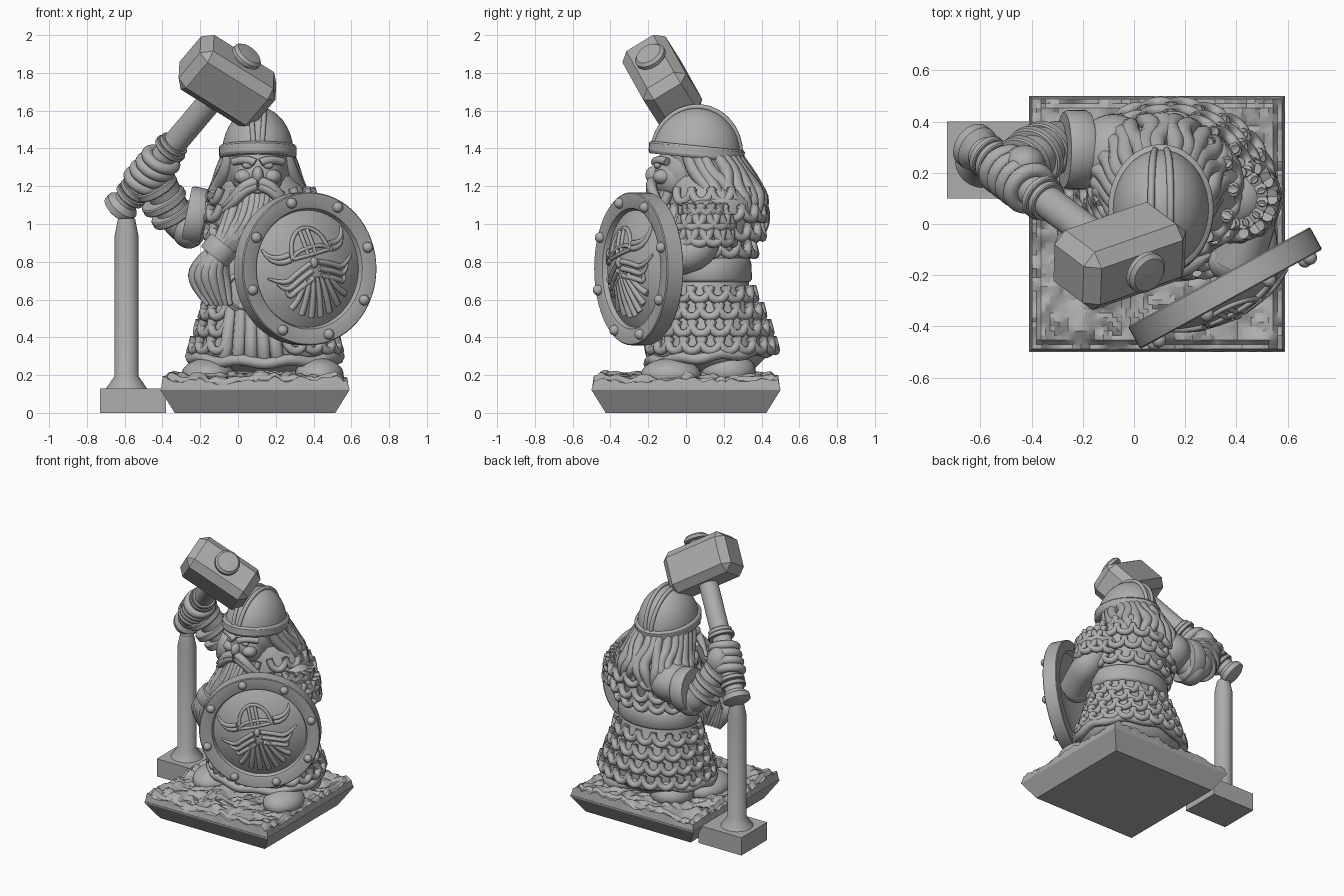
import bpy, bmesh, math, random
from mathutils import Vector, Matrix, noise

random.seed(4)
if "Cube" in bpy.data.objects:
    bpy.data.objects.remove(bpy.data.objects["Cube"])

stone = bpy.data.materials.new("plain grey")
stone.use_nodes = True
GREY = (0.42, 0.42, 0.42, 1)
stone.diffuse_color = GREY
stone.node_tree.nodes["Principled BSDF"].inputs["Base Color"].default_value = GREY
V, pi, cos, sin = Vector, math.pi, math.cos, math.sin


def finish(bm, name, angle=40):
    bmesh.ops.remove_doubles(bm, verts=bm.verts, dist=0.0003)
    bmesh.ops.recalc_face_normals(bm, faces=bm.faces)
    mesh = bpy.data.meshes.new(name)
    bm.to_mesh(mesh)
    bm.free()
    ob = bpy.data.objects.new(name, mesh)
    bpy.context.collection.objects.link(ob)
    mesh.materials.append(stone)
    bpy.ops.object.select_all(action='DESELECT')
    ob.select_set(True)
    bpy.context.view_layer.objects.active = ob
    bpy.ops.object.shade_smooth_by_angle(angle=math.radians(angle))
    return ob


def skin(bm, rings):
    """Join rings of points into a capped skin."""
    rows = [[bm.verts.new(p) for p in ring] for ring in rings]
    n = len(rows[0])
    for a, b in zip(rows, rows[1:]):
        for i in range(n):
            bm.faces.new((a[i], a[(i + 1) % n], b[(i + 1) % n], b[i]))
    bm.faces.new(rows[0])
    bm.faces.new(rows[-1])


def lathe(name, profile, loc, axis=(0, 0, 1), n=40):
    """Turn (radius, height) points about an axis."""
    bm = bmesh.new()
    q = V(axis).to_track_quat('Z', 'Y')
    skin(bm, [[V(loc) + q @ V((max(r, 0.001) * cos(2 * pi * i / n), max(r, 0.001) * sin(2 * pi * i / n), h))
               for i in range(n)] for r, h in profile])
    return finish(bm, name)


def band(name, loc, axis, r, h):
    return lathe(name, [(r * .7, -h), (r * .95, -h), (r, -h * .7), (r, h * .7), (r * .95, h), (r * .7, h)], loc, axis)


def loft(name, sections, n=48):
    """Stack ellipses given as z, cx, cy, rx, ry."""
    bm = bmesh.new()
    skin(bm, [[(cx + rx * cos(2 * pi * i / n), cy + ry * sin(2 * pi * i / n), z) for i in range(n)]
              for z, cx, cy, rx, ry in sections])
    return finish(bm, name, 60)


def ball(name, loc, size):
    bm = bmesh.new()
    bmesh.ops.create_uvsphere(bm, u_segments=28, v_segments=18, radius=1,
                              matrix=Matrix.Translation(loc) @ Matrix.Diagonal((*size, 1)))
    return finish(bm, name, 60)


def tubes(name, paths, r, ends=(1, 1), sides=2, closed=False):
    """Round tubes along smooth paths; ends scale the radius at both tips."""
    cu = bpy.data.curves.new(name, 'CURVE')
    cu.dimensions, cu.bevel_depth, cu.bevel_resolution = '3D', r, sides
    cu.use_fill_caps, cu.resolution_u = True, 3
    for path in paths:
        sp = cu.splines.new('NURBS')
        sp.points.add(len(path) - 1)
        for i, (p, q) in enumerate(zip(sp.points, path)):
            t = i / (len(path) - 1)
            p.co = (*q, 1)
            p.radius = ends[0] if t < .2 else ends[1] if t > .99 else 1
        sp.order_u, sp.use_endpoint_u, sp.use_cyclic_u = 3, not closed, closed
    tmp = bpy.data.objects.new(name, cu)
    bpy.context.collection.objects.link(tmp)
    dg = bpy.context.evaluated_depsgraph_get()
    bm = bmesh.new()
    bm.from_mesh(tmp.evaluated_get(dg).to_mesh())
    bpy.data.objects.remove(tmp)
    return finish(bm, name, 60)


# Rocky base: sloped plinth with a rough top
MID = .09
bm = bmesh.new()
skin(bm, [[(MID + sx * h, sy * h, z) for sx, sy in ((-1, -1), (1, -1), (1, 1), (-1, 1))]
          for h, z in ((.425, 0), (.5, .12), (.5, .13))])
finish(bm, "base_plinth", 20)
bm = bmesh.new()
bmesh.ops.create_grid(bm, x_segments=56, y_segments=56, size=.488)
for v in bm.verts:
    p = V((v.co.x * 7, v.co.y * 7, .37))
    edge = max(abs(v.co.x), abs(v.co.y)) > .46
    v.co.z = .185 + .03 * noise.noise(p) + .045 * abs(noise.noise(p * 2.1)) - .02 * edge
    v.co.x += MID
rim = bmesh.ops.extrude_edge_only(bm, edges=[e for e in bm.edges if e.is_boundary])
for v in rim["geom"]:
    if isinstance(v, bmesh.types.BMVert):
        v.co = V((MID + (v.co.x - MID) * 1.02, v.co.y * 1.02, .125))
finish(bm, "rocky_ground", 25)

# Support post under the hammer
bm = bmesh.new()
bmesh.ops.create_cube(bm, size=1, matrix=Matrix.Translation((-.555, .25, .065)) @ Matrix.Diagonal((.35, .3, .13, 1)))
finish(bm, "post_block", 20)
lathe("support_post", [(.115, .12), (.063, .195), (.063, .94), (.045, 1.03)], (-.59, .25, 0))

# Body with mail skirt
BODY = [(.22, .14, .12, .27, .23), (.29, .14, .12, .37, .3), (.36, .145, .13, .375, .325), (.5, .14, .13, .32, .28),
        (.65, .14, .12, .28, .22), (.75, .14, .12, .25, .2), (.85, .14, .13, .25, .19), (1, .15, .15, .29, .24),
        (1.12, .15, .15, .28, .24), (1.22, .12, .12, .2, .2), (1.3, .11, .1, .15, .15)]


def body_at(z):
    for a, b in zip(BODY, BODY[1:]):
        if a[0] <= z <= b[0]:
            t = (z - a[0]) / (b[0] - a[0])
            return [u + t * (w - u) for u, w in zip(a[1:], b[1:])]


def front_y(x, z):
    cx, cy, rx, ry = body_at(z)
    return cy - ry * math.sqrt(max(0, 1 - ((x - cx) / rx) ** 2))


def link(c, out):
    """One hanging half ring of mail."""
    side = V((-out.y, out.x, 0)).normalized()
    return [c + side * .058 * cos(f) + out * (.005 + .024 * sin(f)) - V((0, 0, .075 * sin(f)))
            for f in [pi * k / 6 for k in range(7)]]


loft("mail_body", BODY)
links = []
for row, z in enumerate((.38, .47, .56, .65, .89, .98, 1.08, 1.17)):
    cx, cy, rx, ry = body_at(z)
    n = round(pi * (rx + ry) / .1)
    for i in range(n):
        a = 2 * pi * (i + row % 2 / 2) / n
        c = V((cx + rx * cos(a), cy + ry * sin(a), z + .02))
        if c.y < 0 and abs(c.x - .08) < .16:
            continue
        links.append(link(c, V((cos(a) / rx, sin(a) / ry, 0)).normalized()))
# Mail over the left shoulder
SH, SR = V((.4, .1, 1.0)), .13
for row, lat in enumerate((.9, .35, -.2)):
    for i in range(7):
        a = -1.7 + .5 * i + row % 2 * .25
        out = V((cos(a) * cos(lat), sin(a) * cos(lat), sin(lat)))
        links.append(link(SH + out * SR, out))
ball("left_shoulder", SH, (SR, SR, SR))
tubes("mail_links", links, .023)
cx, cy, rx, ry = body_at(.32)
tubes("mail_hem", [[(cx + (rx + .02) * cos(a), cy + (ry + .01) * sin(a), .3 + .03 * sin(a) + .01 * sin(9 * a))
                    for a in [2 * pi * i / 60 for i in range(60)]]], .03, closed=True)
loft("belt", [(z, .14, .12, .26 + g, .2 + g) for z, g in ((.69, 0), (.695, .02), (.71, .03), (.8, .025), (.815, .015), (.82, 0))])
lathe("belt_buckle", [(0, -.03), (.11, -.03), (.11, .02), (.09, .035), (.08, .02), (0, .03)], (.03, -.12, .64), (0, -1, 0))
tubes("tabard_pleats", [[(.07 + u * (.07 + .1 * (.66 - z)), front_y(.07 + u * .09, z) - .005, z)
                         for z in (.68, .55, .42, .32, .26)] for u in (-1.3, -.65, 0, .65, 1.3)], .036)

# Boots
ball("right_boot", (-.16, -.03, .2), (.14, .18, .09))
ball("left_boot", (.43, -.08, .2), (.13, .16, .09))
ball("right_heel", (-.04, .22, .22), (.15, .15, .1))
ball("left_heel", (.35, .22, .22), (.14, .15, .1))

# Head, hair and face
FX = .105
ball("head", (FX, .04, 1.29), (.155, .2, .18))
ball("face", (FX, -.05, 1.25), (.13, .12, .13))
ball("nose", (FX, -.175, 1.26), (.03, .04, .045))
for s, side in ((-1, "right"), (1, "left")):
    ball(side + "_cheek", (FX + s * .075, -.125, 1.25), (.05, .05, .04))
    ball(side + "_eye", (FX + s * .055, -.15, 1.31), (.028, .02, .018))
    tubes(side + "_brow", [[(FX + s * .015, -.165, 1.325), (FX + s * .06, -.155, 1.35), (FX + s * .13, -.1, 1.33)]], .022)
    tubes(side + "_moustache", [[(FX + s * .01, -.18, 1.225 - d), (FX + s * .07, -.19, 1.21 - d),
                                 (FX + s * .13, -.16, 1.13 - d), (FX + s * .19, -.12, 1.09 - d)]
                                for d in (0, .025)], .028, (1, .3))
ball("lower_lip", (FX, -.17, 1.175), (.035, .025, .015))
loft("hair_mass", [(.98, .12, .25, .14, .12), (1.08, .12, .24, .2, .16), (1.2, .11, .15, .2, .2), (1.38, FX, .07, .17, .2)])
strands = []
for i in range(17):
    a = -.35 + (pi + .7) * i / 16
    w = random.uniform(-.05, .05)
    d = V((cos(a), sin(a), 0))
    low = 1.12 - .13 * max(0, sin(a)) + .06 * random.random()
    strands.append([V((FX, .07 + .05 * k, z)) + V((d.x * rx, d.y * ry, 0)) + V((-d.y, d.x, 0)) * w * m
                    for k, z, rx, ry, m in ((0, 1.38, .16, .19, 0), (1, 1.29, .19, .2, 1),
                                            (2, 1.19, .22, .21, -1), (2.5, 1.12, .26, .22, 0), (2.5, low, .27, .21, 1))])
tubes("hair_strands", strands, .037, (.8, .4))

# Helmet with brim, central ridge and side ribs
tilt = Matrix.Translation((FX, .055, 1.37)) @ Matrix.Rotation(-.1, 4, 'X')
dome = [(cos(a), sin(a)) for a in [pi / 2 * i / 10 for i in range(11)]]
helmet = lathe("helmet_dome", dome, (0, 0, 0))
helmet.matrix_world = tilt @ Matrix.Diagonal((.19, .236, .25, 1))
brim = lathe("helmet_brim", [(.8, 0), (1, 0), (1.03, .015), (1.03, .055), (1, .065), (.8, .065)], (0, 0, 0))
brim.matrix_world = tilt @ Matrix.Translation((0, 0, -.02)) @ Matrix.Diagonal((.2, .247, 1, 1))
ridge = []
for s in (-1, 1):
    ridge.append([tilt @ V((s * (.02 + .018 * sin(a)), .234 * cos(a), .252 * sin(a))) for a in [pi * i / 16 for i in range(17)]])
tubes("helmet_ridge", ridge, .014)

# Beard gathered by a ring, with a loose tuft below
ball("beard_core", (.08, -.09, 1.02), (.13, .09, .18))
us = [-1 + i / 5 for i in range(11)]
tubes("beard_strands", [[(FX + u * .12, -.14 + .05 * u * u, 1.17), (.09 + u * .14 + random.uniform(-.02, .02), -.2 + .06 * u * u, 1.05),
                         (.02 + u * .11, -.2, .95), (-.07 + u * .05, -.19 + .02 * u, .87)] for u in us], .026)
band("beard_ring", (-.1, -.17, .86), (-.6, 0, -.75), .09, .045)
tubes("beard_tuft", [[(-.11 + u * .04, -.18, .84), (-.16 + u * .07, -.2 + .04 * u * u, .77),
                      (-.15 + u * .08, -.18 + .04 * u * u, .68), (-.1 + u * .06, -.16, .57)] for u in us[::2]], .037, (1, .3))

# Raised right arm
ball("right_shoulder", (-.08, .27, 1.06), (.15, .16, .14))
band("right_sleeve_band", (-.225, .29, 1.04), (-.97, 0, .2), .155, .05)
tubes("right_arm", [[(-.18, .29, 1.03), (-.28, .32, .95), (-.36, .3, 1.1), (-.44, .2, 1.27)]], .09, sides=6)
ball("right_elbow", (-.26, .3, .97), (.09, .11, .1))
ARM = V((-.14, -.1, .24))
for k, (t, r) in enumerate(((0, .115), (.3, .125), (.62, .12))):
    band("right_bracer_%d" % k, V((-.35, .29, 1.05)) + ARM * t, ARM, r, .022)

# War hammer
TIP = V((-.62, .3, 1.09))
HEAD = V((-.056, -.125, 1.758))
D = (HEAD - TIP).normalized()
lathe("hammer_handle", [(.075, -.03), (.092, -.02), (.092, .015), (.065, .045), (.065, .85)], TIP, D)
for k, (t, r) in enumerate(((.09, .085), (.13, .085), (.45, .09), (.48, .08))):
    band("handle_collar_%d" % k, TIP + D * t, D, r, .015)
L = V((.8, .29, -.52))
L = (L - D * L.dot(D)).normalized()
W = D.cross(L)
frame = Matrix((L, W, D)).transposed().to_4x4()
bm = bmesh.new()
bmesh.ops.create_cube(bm, size=2, matrix=Matrix.Diagonal((.245, .133, .148, 1)))
bmesh.ops.bevel(bm, geom=bm.edges[:], offset=.05, segments=1, affect='EDGES')
head = finish(bm, "hammer_head", 15)
head.matrix_world = Matrix.Translation(HEAD) @ frame
lathe("hammer_cap", [(.06, .1), (.06, .16), (.085, .165), (.085, .185), (.07, .2), (0, .205)], HEAD + W * .015, D)

# Right hand wrapped round the handle
fingers = []
for t in (.2, .255, .31, .365):
    fingers.append([TIP + D * (t + .015 * cos(a)) + (L * cos(a) + W * sin(a)) * .08 for a in [2 * pi * i / 14 for i in range(14)]])
tubes("right_fingers", fingers, .031, sides=3, closed=True)
ball("right_palm", TIP + D * .28 + V((.03, .06, .0)), (.08, .07, .1))

# Left arm behind the shield
tubes("left_arm", [[(.4, .1, 1.0), (.47, .09, .87), (.45, -.02, .83), (.4, -.16, .79)]], .1, sides=6)
ball("left_fist", (.39, -.15, .78), (.1, .08, .09))

# Round shield with rivets
C, N = V((.356, -.25, .763)), V((.48, -.877, 0)).normalized()
U, UP = V((-N.y, N.x, 0)), V((0, 0, 1))


def bulge(r):
    return .02 + .09 * (1 - (r / .31) ** 2)


lathe("shield", [(0, bulge(0))] + [(r, bulge(r)) for r in (.06, .12, .18, .24, .28, .31)] +
      [(.32, .045), (.33, .05), (.4, .05), (.405, .045), (.405, -.045), (.4, -.05), (.33, -.05), (.315, -.02), (.2, .02), (0, .05)],
      C, N, 64)
for k in range(8):
    a = pi / 4 * (k + .4)
    ball("shield_rivet_%d" % k, C + (U * cos(a) + UP * sin(a)) * .365 + N * .055, (.028, .028, .028))


def relief(u, v):
    """Point on the shield dome, in a slightly turned frame."""
    u, v = u * 1.12, v * 1.12
    x, y = u * cos(.25) - v * sin(.25), u * sin(.25) + v * cos(.25)
    return C + U * x + UP * y + N * (bulge(math.hypot(x, y)) + .004)


# Bearded-mask relief on the shield
arc = [pi * i / 8 for i in range(9)]
tubes("relief_helmet", [[relief(.1 * cos(a), .07 + h * sin(a)) for a in arc] for h in (0, .035, .13)] +
      [[relief(.02 * s, .07 + .04 * k) for k in range(4)] for s in (-1, 1)], .011)
tubes("relief_horns", [[relief(s * .11, .07 + d), relief(s * .2, .05 + d), relief(s * .22, .15)]
                       for s in (-1, 1) for d in (0, .025)], .016, (1, .4))
tubes("relief_whiskers", [[relief(s * .02, .03 - d), relief(s * .1, .0 - d), relief(s * .16, -.04 - d), relief(s * (.23 - d), .01 - d)]
                          for s in (-1, 1) for d in (0, .035, .07)], .015, (1, .4))
tubes("relief_beard", [[relief(.02 * k, -.04), relief(.035 * k, -.13), relief(.05 * k, -.23 + .008 * k * k)] for k in range(-3, 4)], .018, (.6, 1))
ball("relief_nose", relief(0, .03), (.02, .02, .03))
